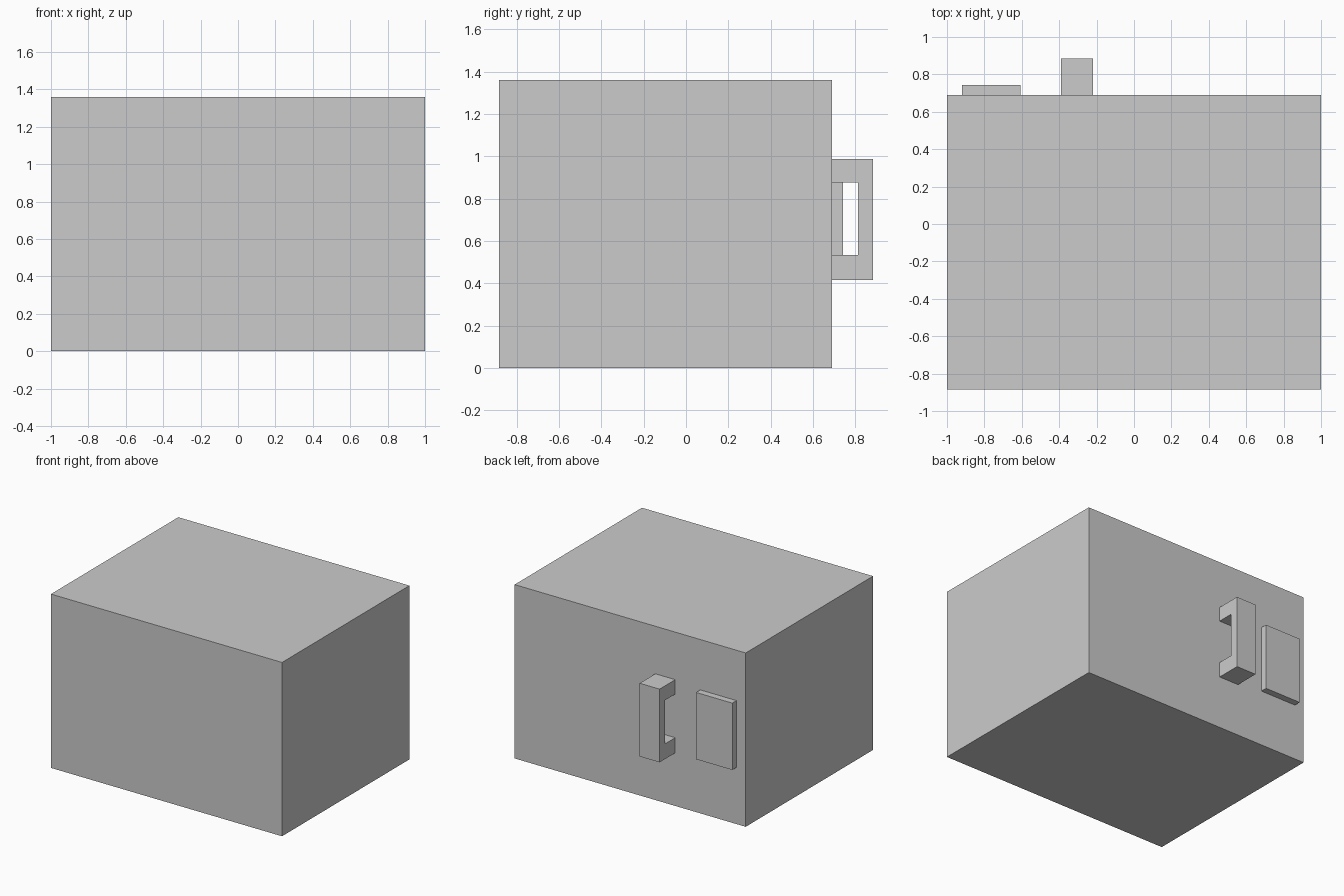
import bpy, bmesh

if "Cube" in bpy.data.objects:
    bpy.data.objects.remove(bpy.data.objects["Cube"])

BACK = 0.69  # y of the body's rear wall


def extrude_x(name, profile, x0, x1):
    """Extrude a closed (y, z) profile along x."""
    bm = bmesh.new()
    face = bm.faces.new([bm.verts.new((x0, y, z)) for y, z in profile])
    ext = bmesh.ops.extrude_face_region(bm, geom=[face])
    verts = [g for g in ext["geom"] if isinstance(g, bmesh.types.BMVert)]
    bmesh.ops.translate(bm, vec=(x1 - x0, 0, 0), verts=verts)
    bmesh.ops.recalc_face_normals(bm, faces=bm.faces)
    mesh = bpy.data.meshes.new(name)
    bm.to_mesh(mesh)
    bm.free()
    obj = bpy.data.objects.new(name, mesh)
    bpy.context.collection.objects.link(obj)
    return obj


def rect(y0, y1, z0, z1):
    return [(y0, z0), (y1, z0), (y1, z1), (y0, z1)]


# Main box
extrude_x("body", rect(-0.884, BACK, 0, 1.36), -1, 1)

# Flat plate on the rear wall
extrude_x("rear_plate", rect(BACK, 0.742, 0.443, 0.966), -0.92, -0.607)

# C-shaped pull handle, open towards the wall
handle = [(BACK, 0.415), (0.884, 0.415), (0.884, 0.988), (BACK, 0.988),
          (BACK, 0.875), (0.814, 0.875), (0.814, 0.534), (BACK, 0.534)]
extrude_x("handle", handle, -0.39, -0.218)
